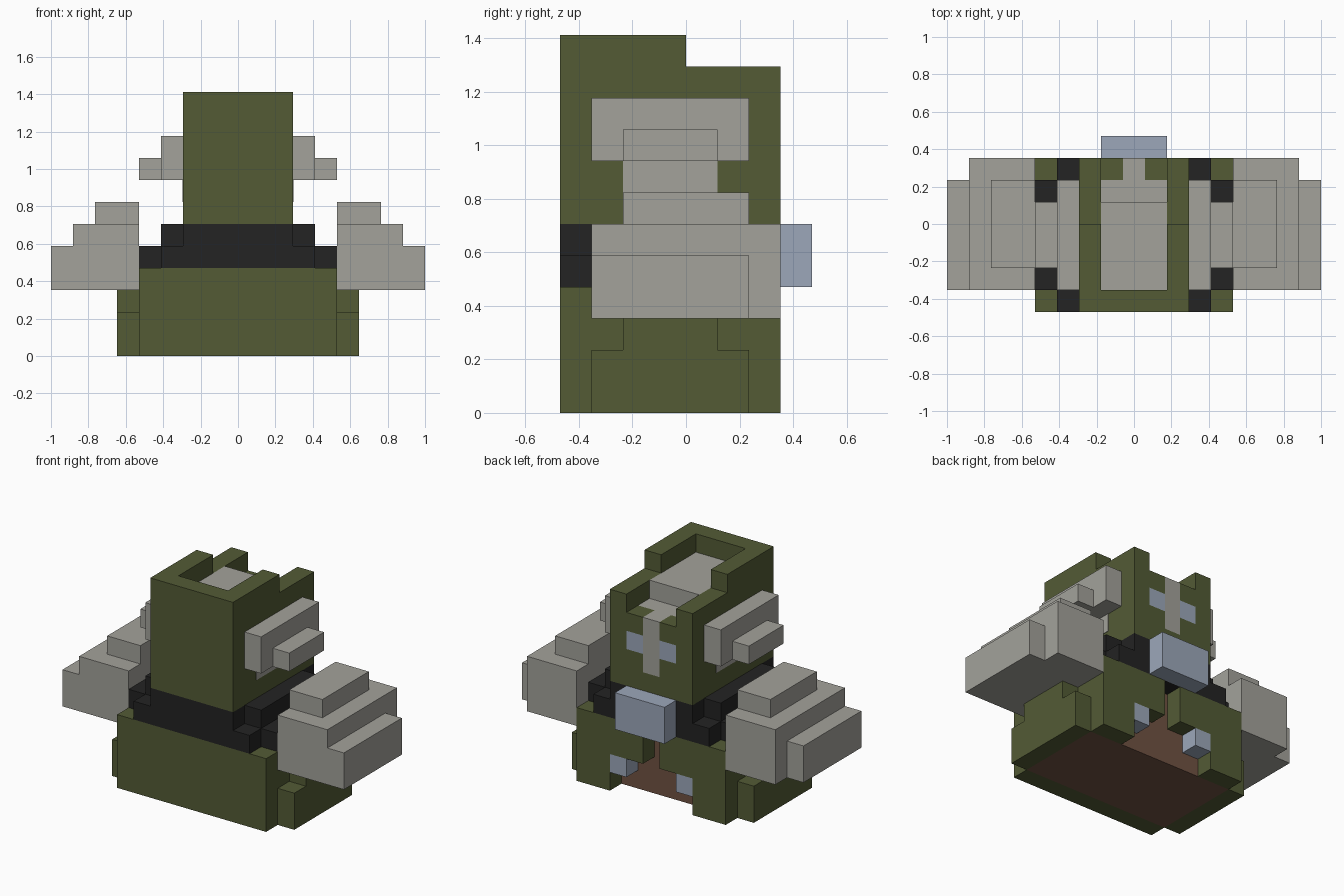
import bpy, bmesh

cube = bpy.data.objects.get("Cube")
if cube:
    bpy.data.objects.remove(cube, do_unlink=True)

U = 2 / 17  # one block of the grid


def material(name, rgb):
    lin = [((c / 255 + 0.055) / 1.055) ** 2.4 for c in rgb] + [1]
    m = bpy.data.materials.new(name)
    m.use_nodes = True
    m.diffuse_color = lin
    node = next(n for n in m.node_tree.nodes if n.type == 'BSDF_PRINCIPLED')
    node.inputs["Base Color"].default_value = lin
    node.inputs["Roughness"].default_value = 0.9
    return m


GREEN = material("olive_green", (83, 91, 53))
GREY = material("warm_grey", (163, 162, 155))
BLACK = material("charcoal", (35, 35, 35))
BLUE = material("pale_blue", (156, 167, 186))
BROWN = material("brown", (112, 82, 66))


def prism(name, mat, axis, profile, lo, hi, mirror=False):
    """Extrude a profile along 'x' (profile is y, z) or 'y' (profile is x, z)."""
    def place(p, d):
        v = (d, p[0], p[1]) if axis == 'x' else (p[0], d, p[1])
        return [c * U for c in v]
    bm = bmesh.new()
    face = bm.faces.new([bm.verts.new(place(p, lo)) for p in profile])
    ext = bmesh.ops.extrude_face_region(bm, geom=[face], use_keep_orig=True)
    shift = place((0, 0), hi - lo)
    moved = [g for g in ext["geom"] if isinstance(g, bmesh.types.BMVert)]
    bmesh.ops.translate(bm, verts=moved, vec=shift)
    bmesh.ops.recalc_face_normals(bm, faces=bm.faces[:])
    me = bpy.data.meshes.new(name)
    bm.to_mesh(me)
    bm.free()
    me.materials.append(mat)
    ob = bpy.data.objects.new(name, me)
    bpy.context.scene.collection.objects.link(ob)
    if mirror:
        ob.modifiers.new("Mirror", 'MIRROR').use_mirror_merge = False
    return ob


def box(name, mat, x, y, z, mirror=False):
    prof = [(y[0], z[0]), (y[1], z[0]), (y[1], z[1]), (y[0], z[1])]
    return prism(name, mat, 'x', prof, x[0], x[1], mirror)


# Coat skirt around a brown core
prism("brown_core", BROWN, 'y',
      [(-4.5, 0), (4.5, 0), (4.5, 2), (3.5, 2), (3.5, 4), (-3.5, 4), (-3.5, 2), (-4.5, 2)], -3, 2)
box("coat_rear", GREEN, (-4.5, 4.5), (-4, -3), (0, 4))
box("coat_side", GREEN, (3.5, 4.5), (-3, 2), (2, 4), True)
prism("coat_flap", GREEN, 'y',
      [(2.5, 0), (4.5, 0), (4.5, 4), (0.5, 4), (0.5, 2), (2.5, 2)], 2, 3, True)
prism("coat_hip", GREEN, 'x',
      [(-3, 0), (2, 0), (2, 2), (1, 2), (1, 3), (-2, 3), (-2, 2), (-3, 2)], 4.5, 5.5, True)
box("blue_stud", BLUE, (1.5, 2.5), (2, 3), (1, 2), True)

# Dark stepped collar with a buckle
prism("collar", BLACK, 'y',
      [(-3.5, 4), (3.5, 4), (3.5, 5), (2.5, 5), (2.5, 6), (-2.5, 6), (-2.5, 5), (-3.5, 5)], -4, 3)
box("collar_upper_step", BLACK, (2.5, 3.5), (-3, 2), (5, 6), True)
box("collar_lower_step", BLACK, (3.5, 4.5), (-3, 2), (4, 5), True)
box("blue_buckle", BLUE, (-1.5, 1.5), (3, 4), (4, 6))

# Arms, stepped outwards
box("arm", GREY, (4.5, 7.5), (-3, 3), (3, 6), True)
box("arm_end", GREY, (7.5, 8.5), (-3, 2), (3, 5), True)
box("shoulder_cap", GREY, (4.5, 6.5), (-2, 2), (6, 7), True)

# Hood
box("hood_rear", GREEN, (-2.5, 2.5), (-4, -3), (6, 12))
prism("hood_side", GREEN, 'x',
      [(-3, 6), (3, 6), (3, 11), (0, 11), (0, 12), (-3, 12)], 1.5, 2.5, True)
prism("head_core", GREY, 'x',
      [(-3, 6), (2, 6), (2, 10), (1, 10), (1, 11), (-3, 11)], -1.5, 1.5)

# Face with eyes and a central stripe
box("cheek", GREEN, (0.5, 1.5), (2, 3), (6, 8), True)
box("eye", BLUE, (0.5, 1.5), (2, 3), (8, 9), True)
box("brow", GREEN, (0.5, 1.5), (2, 3), (9, 10), True)
box("chin", GREEN, (-0.5, 0.5), (2, 3), (6, 7))
box("nose_stripe", GREY, (-0.5, 0.5), (2, 3), (7, 10))

# Ears
box("ear_inner", GREY, (2.5, 3.5), (-3, 2), (8, 10), True)
box("ear_outer", GREY, (3.5, 4.5), (-2, 1), (8, 9), True)
box("ear_lower_patch", GREY, (2.5, 2.53), (-2, 1), (7, 8), True)
